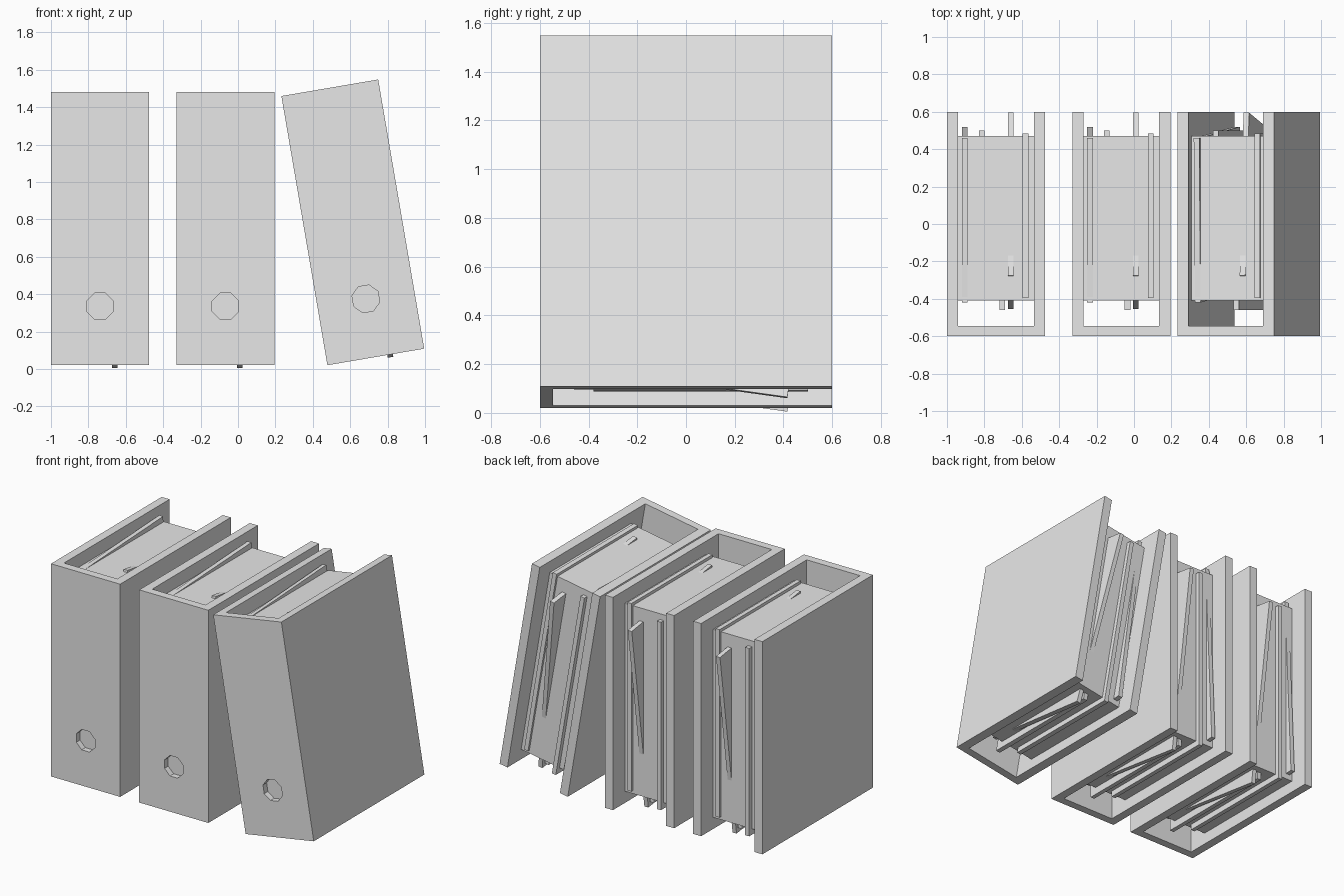
import bpy, bmesh
from math import radians, pi
from mathutils import Matrix

if "Cube" in bpy.data.objects:
    bpy.data.objects.remove(bpy.data.objects["Cube"])

grey = bpy.data.materials.new("plain grey")
grey.use_nodes = True
grey.diffuse_color = (0.8, 0.8, 0.8, 1)
grey.node_tree.nodes["Principled BSDF"].inputs["Base Color"].default_value = (0.8, 0.8, 0.8, 1)

W, H, WALL, BACK, FRONT = 0.525, 1.46, 0.06, 0.6, -0.6
PAPER_D, PAPER_H = 0.88, 1.29


def finish(name, bm):
    """Turn a bmesh into a linked object."""
    bmesh.ops.recalc_face_normals(bm, faces=bm.faces)
    mesh = bpy.data.meshes.new(name)
    bm.to_mesh(mesh)
    bm.free()
    mesh.materials.append(grey)
    obj = bpy.data.objects.new(name, mesh)
    bpy.context.collection.objects.link(obj)
    return obj


def slab(name, x, y, z, width, tilt=0.0):
    """Paper-sized box, tilted about the x axis."""
    bm = bmesh.new()
    m = (Matrix.Translation((x, y, z)) @ Matrix.Rotation(radians(tilt), 4, 'X')
         @ Matrix.Diagonal((width, PAPER_D, PAPER_H, 1)))
    bmesh.ops.create_cube(bm, size=1, matrix=m)
    return finish(name, bm)


def make_cover():
    """U-shaped cover with an octagonal finger recess in the spine."""
    inner = FRONT + 0.055
    outline = [(0, BACK), (0, FRONT), (W, FRONT), (W, BACK),
               (W - WALL, BACK), (W - WALL, inner), (WALL, inner), (WALL, BACK)]
    bm = bmesh.new()
    base = bm.faces.new([bm.verts.new((x, y, 0)) for x, y in outline])
    up = bmesh.ops.extrude_face_region(bm, geom=[base])
    bmesh.ops.translate(bm, vec=(0, 0, H),
                        verts=[v for v in up["geom"] if isinstance(v, bmesh.types.BMVert)])
    cover = finish("cover", bm)

    bm = bmesh.new()
    m = (Matrix.Translation((W / 2, FRONT, 0.315)) @ Matrix.Rotation(pi / 2, 4, 'X')
         @ Matrix.Rotation(pi / 8, 4, 'Z'))
    bmesh.ops.create_cone(bm, cap_ends=True, segments=8, radius1=0.076,
                          radius2=0.076, depth=0.08, matrix=m)
    cutter = finish("recess_cutter", bm)
    cutter.hide_render = True

    cut = cover.modifiers.new("recess", 'BOOLEAN')
    cut.operation, cut.solver, cut.object = 'DIFFERENCE', 'EXACT', cutter
    bpy.context.view_layer.objects.active = cover
    bpy.ops.object.modifier_apply(modifier=cut.name)
    bpy.data.objects.remove(cutter)
    return cover


# One binder: cover, paper block and loose dividers poking out of it
mid = 0.725
parts = [
    make_cover(),
    slab("paper_block", W / 2, 0.03, mid, W - 2 * WALL),
    slab("divider_leaning_forward", 0.095, 0.05, mid + 0.02, 0.03, 2.7),
    slab("divider_pulled_back", 0.185, 0.06, mid - 0.04, 0.03),
    slab("divider_pulled_forward", 0.295, -0.02, mid - 0.05, 0.03),
    slab("divider_tipped", 0.34, 0.07, 0.685, 0.03, -8),
    slab("divider_raised", 0.42, 0.045, mid + 0.02, 0.03),
]

# Two upright binders and one leaning binder
places = {
    "right": Matrix.Translation((-1, 0, 0.02)),
    "middle": Matrix.Translation((-0.33, 0, 0.02)),
    "left": Matrix.Translation((0.478, 0, 0.02)) @ Matrix.Rotation(radians(-9.7), 4, 'Y'),
}
for i, (side, matrix) in enumerate(places.items()):
    for part in parts:
        obj = part
        if i:
            obj = part.copy()
            bpy.context.collection.objects.link(obj)
            obj.name = f"{part.data.name}_{side}"
        obj.matrix_world = matrix
for part in parts:
    part.name = f"{part.data.name}_right"
